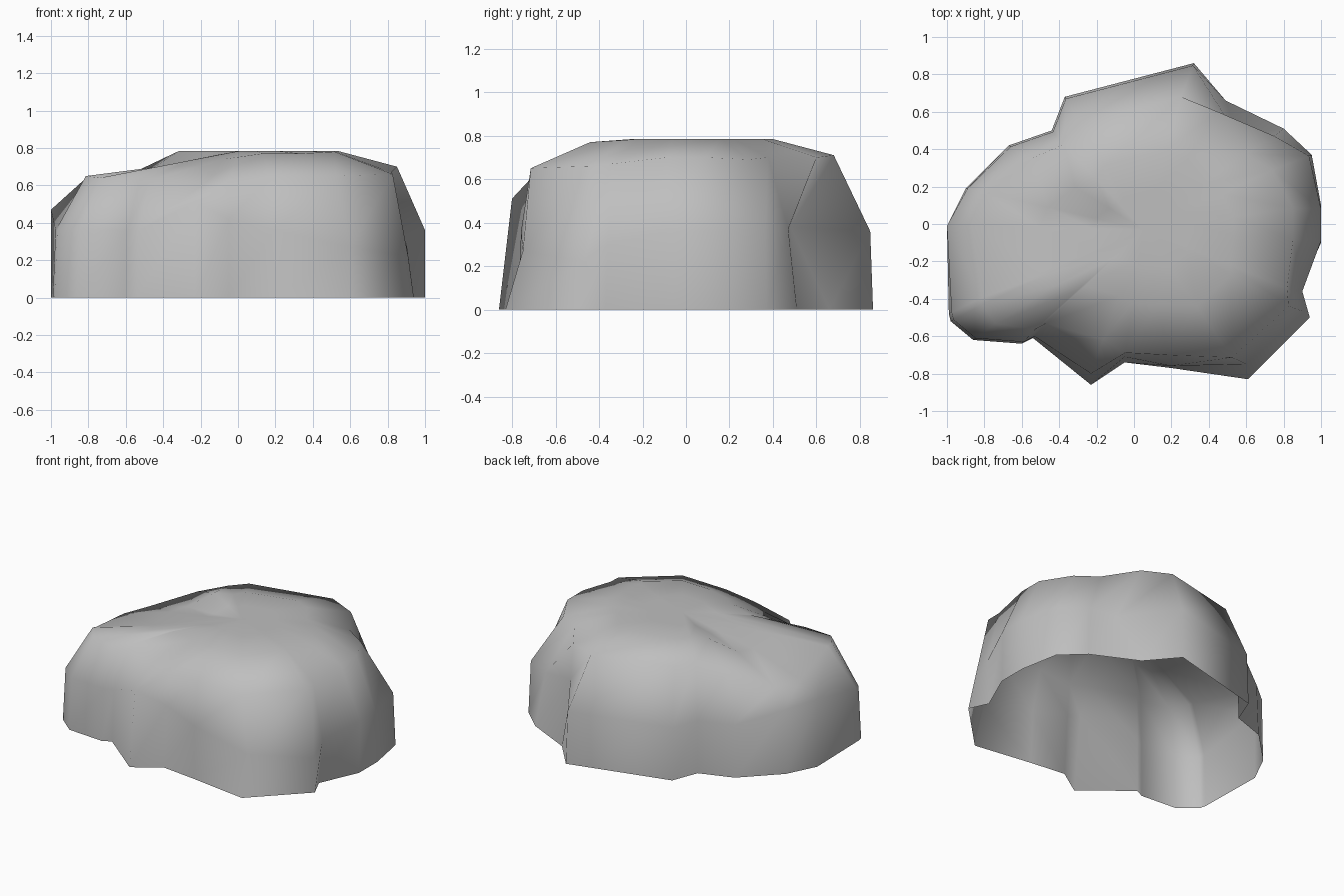
import bpy
import bmesh
from mathutils import Vector

cube = bpy.data.objects.get("Cube")
if cube:
    bpy.data.objects.remove(cube, do_unlink=True)

# Ground outline of the boulder, counter-clockwise, in hundredths
outline = [
    (100, 10), (95, 37), (80, 51), (49, 66), (32, 86), (-37, 68), (-44, 50), (-67, 42),
    (-90, 19), (-100, -1), (-99, -48), (-98, -52), (-86, -62), (-60, -64), (-54, -61),
    (-23, -86), (-5, -74), (20, -77), (61, -83), (94, -50), (88, -37), (100, -10),
]

# Shoulder of each outline corner: pull towards the axis and height, in hundredths
shoulder = [
    (85, 70), (78, 69), (74, 70), (91, 70), (79, 71), (80, 72), (85, 73), (83, 67),
    (89, 57), (87, 57), (82, 64), (83, 65), (86, 64), (88, 63), (87, 63),
    (72, 62), (93, 63), (91, 65), (86, 65), (88, 66), (93, 67), (85, 70),
]

# Waist corners that leave the usual waist: cleft, bulge, spur and foot
waist_pull, waist_height = 98.5, 36
waist_special = {
    0: (100, 8, 36), 2: (75, 47, 37), 3: (55, 48, 38), 8: (-89, 19, 44), 9: (-100, -1, 47),
    15: (-23, -80, 51), 16: (-5, -71, 42), 18: (60, -75, 27), 19: (91, -47, 22),
    20: (90, -36, 30), 21: (100, -9, 36),
}

TOP_HEIGHT = 0.785
TOP_CENTRE = Vector((0.05, -0.03, 0))


def pulled(corner, pull, height):
    """Outline corner moved towards the vertical axis and lifted."""
    x, y = corner
    return Vector((x * pull / 100, y * pull / 100, height)) / 100


def waist_point(index, corner):
    """Usual waist corner, or its special position."""
    if index in waist_special:
        return Vector(waist_special[index]) / 100
    return pulled(corner, waist_pull, waist_height)


def crown_point(point, keep, lift):
    """Shoulder point drawn in towards the middle; the front right side slopes down."""
    flat = TOP_CENTRE.lerp(point, keep)
    limit = TOP_HEIGHT
    if flat.y < 0:
        limit += min(0, flat.x * 0.2)
    return Vector((flat.x, flat.y, min(limit, point.z + lift)))


def bridge(mesh, lower, upper):
    """Wall of quads between two closed rings."""
    count = len(lower)
    for i in range(count):
        j = (i + 1) % count
        mesh.faces.new((lower[i], lower[j], upper[j], upper[i]))


# Rings from the ground to the crown
base_ring = [pulled(corner, 100, 0) for corner in outline]
waist_ring = [waist_point(i, corner) for i, corner in enumerate(outline)]
shoulder_ring = [pulled(corner, *edge) for corner, edge in zip(outline, shoulder)]
crown_ring = [crown_point(point, 0.6, 0.12) for point in shoulder_ring]
inner_ring = [crown_point(point, 0.3, 0.16) for point in shoulder_ring]

# Open-bottomed shell
bm = bmesh.new()
rings = [[bm.verts.new(point) for point in ring]
         for ring in (base_ring, waist_ring, shoulder_ring, crown_ring, inner_ring)]
for lower, upper in zip(rings, rings[1:]):
    bridge(bm, lower, upper)
summit = bm.verts.new((TOP_CENTRE.x, TOP_CENTRE.y, TOP_HEIGHT))
for a, b in zip(rings[-1], rings[-1][1:] + rings[-1][:1]):
    bm.faces.new((a, b, summit))
for face in bm.faces:
    face.smooth = True

boulder_mesh = bpy.data.meshes.new("boulder")
bm.to_mesh(boulder_mesh)
bm.free()
boulder = bpy.data.objects.new("boulder", boulder_mesh)
bpy.context.collection.objects.link(boulder)

# Plain stone colour
stone = bpy.data.materials.new("stone_grey")
stone.use_nodes = True
grey = (0.52, 0.52, 0.52, 1)
stone.diffuse_color = grey
stone.node_tree.nodes["Principled BSDF"].inputs["Base Color"].default_value = grey
boulder_mesh.materials.append(stone)
